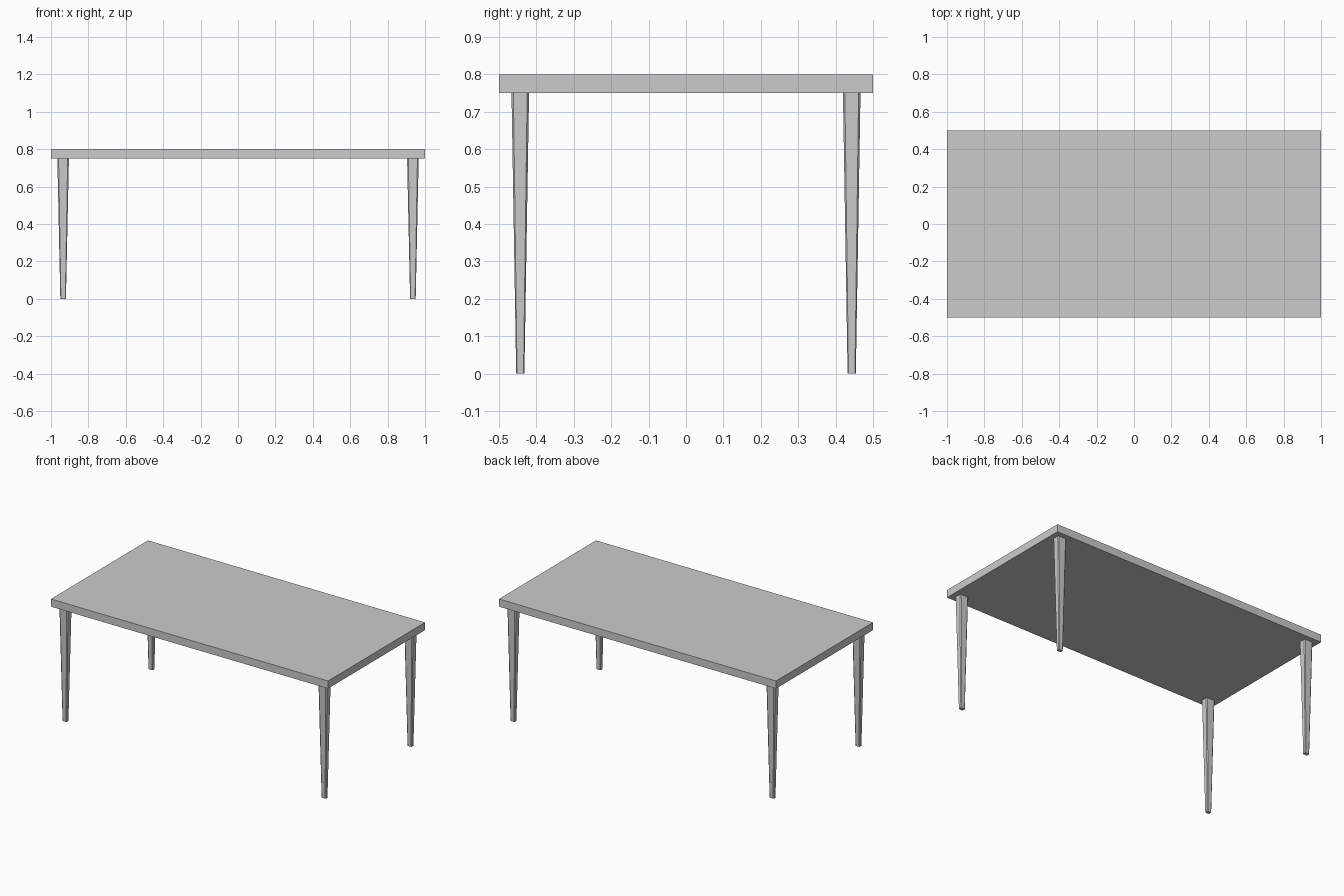
import bpy
import bmesh

if "Cube" in bpy.data.objects:
    bpy.data.objects.remove(bpy.data.objects["Cube"])

TOP_Z, UNDER_Z = 0.80, 0.75


def make_object(name, bm):
    bmesh.ops.recalc_face_normals(bm, faces=bm.faces)
    mesh = bpy.data.meshes.new(name)
    bm.to_mesh(mesh)
    bm.free()
    obj = bpy.data.objects.new(name, mesh)
    bpy.context.collection.objects.link(obj)
    return obj


def ring(bm, cx, cy, z, hx, hy, cut):
    """Rectangle with slightly clipped corners."""
    px, py = hx * (1 - cut), hy * (1 - cut)
    pts = [(hx, -py), (hx, py), (px, hy), (-px, hy),
           (-hx, py), (-hx, -py), (-px, -hy), (px, -hy)]
    return [bm.verts.new((cx + x, cy + y, z)) for x, y in pts]


def tapered_leg(name, cx, cy):
    bm = bmesh.new()
    low = ring(bm, cx, cy, 0, 0.015, 0.011, 0.22)
    high = ring(bm, cx, cy, UNDER_Z, 0.031, 0.0235, 0.22)
    bm.faces.new(low)
    bm.faces.new(high)
    for i in range(8):
        j = (i + 1) % 8
        bm.faces.new((low[i], low[j], high[j], high[i]))
    return make_object(name, bm)


# Flat rectangular top
bm = bmesh.new()
bmesh.ops.create_cube(bm, size=1)
bmesh.ops.scale(bm, vec=(2, 1, TOP_Z - UNDER_Z), verts=bm.verts)
bmesh.ops.translate(bm, vec=(0, 0, (TOP_Z + UNDER_Z) / 2), verts=bm.verts)
make_object("table_top", bm)

# Four tapered legs
for y_name, sy in (("front", -1), ("back", 1)):
    for x_name, sx in (("left", -1), ("right", 1)):
        tapered_leg(f"{y_name}_{x_name}_leg", sx * 0.935, sy * 0.443)
